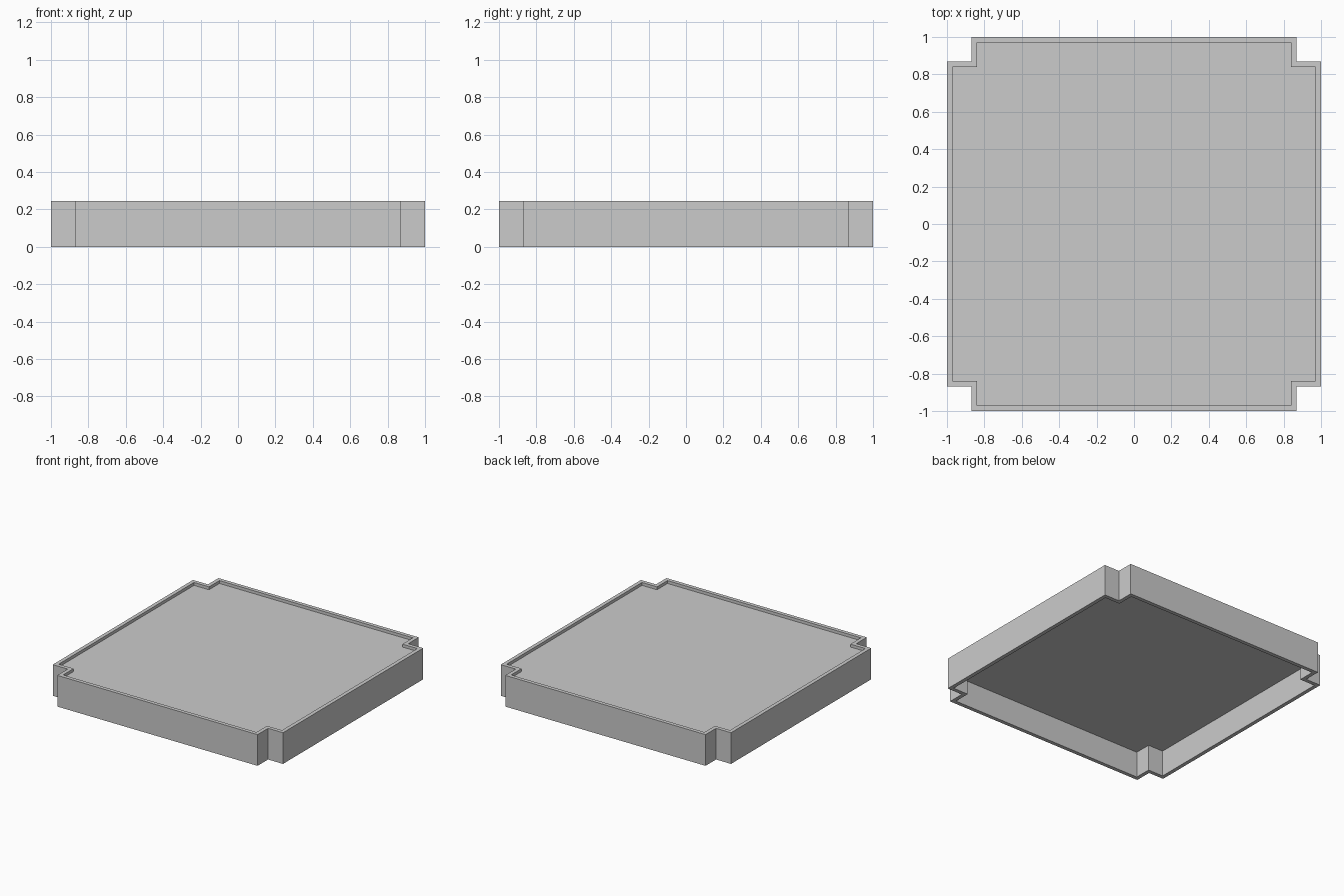
import bpy, bmesh

if "Cube" in bpy.data.objects:
    bpy.data.objects.remove(bpy.data.objects["Cube"])

HEIGHT = 0.245
WALL = 0.03
PANEL_BOTTOM, PANEL_TOP = 0.203, 0.222


def outline(outer, notch):
    """Square with a square notch cut from each corner, counter-clockwise."""
    corner = [(outer, notch), (notch, notch), (notch, outer)]
    points = []
    for _ in range(4):
        points += corner
        corner = [(-y, x) for x, y in corner]
    return points


def make_object(name, bm):
    bmesh.ops.recalc_face_normals(bm, faces=bm.faces)
    mesh = bpy.data.meshes.new(name)
    bm.to_mesh(mesh)
    bm.free()
    obj = bpy.data.objects.new(name, mesh)
    bpy.context.collection.objects.link(obj)
    return obj


def ring(bm, points, z):
    return [bm.verts.new((x, y, z)) for x, y in points]


outer = outline(1.0, 0.87)
inner = outline(1.0 - WALL, 0.87 - WALL)

# Thin wall running around the notched outline
bm = bmesh.new()
loops = [ring(bm, outer, 0), ring(bm, outer, HEIGHT),
         ring(bm, inner, HEIGHT), ring(bm, inner, 0)]
for k in range(4):
    a, b = loops[k], loops[(k + 1) % 4]
    for i in range(12):
        j = (i + 1) % 12
        bm.faces.new((a[i], a[j], b[j], b[i]))
make_object("rim_wall", bm)

# Panel set just below the top of the wall
bm = bmesh.new()
face = bm.faces.new(ring(bm, inner, PANEL_BOTTOM))
top = bmesh.ops.extrude_face_region(bm, geom=[face], use_keep_orig=True)
verts = [g for g in top["geom"] if isinstance(g, bmesh.types.BMVert)]
bmesh.ops.translate(bm, verts=verts, vec=(0, 0, PANEL_TOP - PANEL_BOTTOM))
make_object("top_panel", bm)
